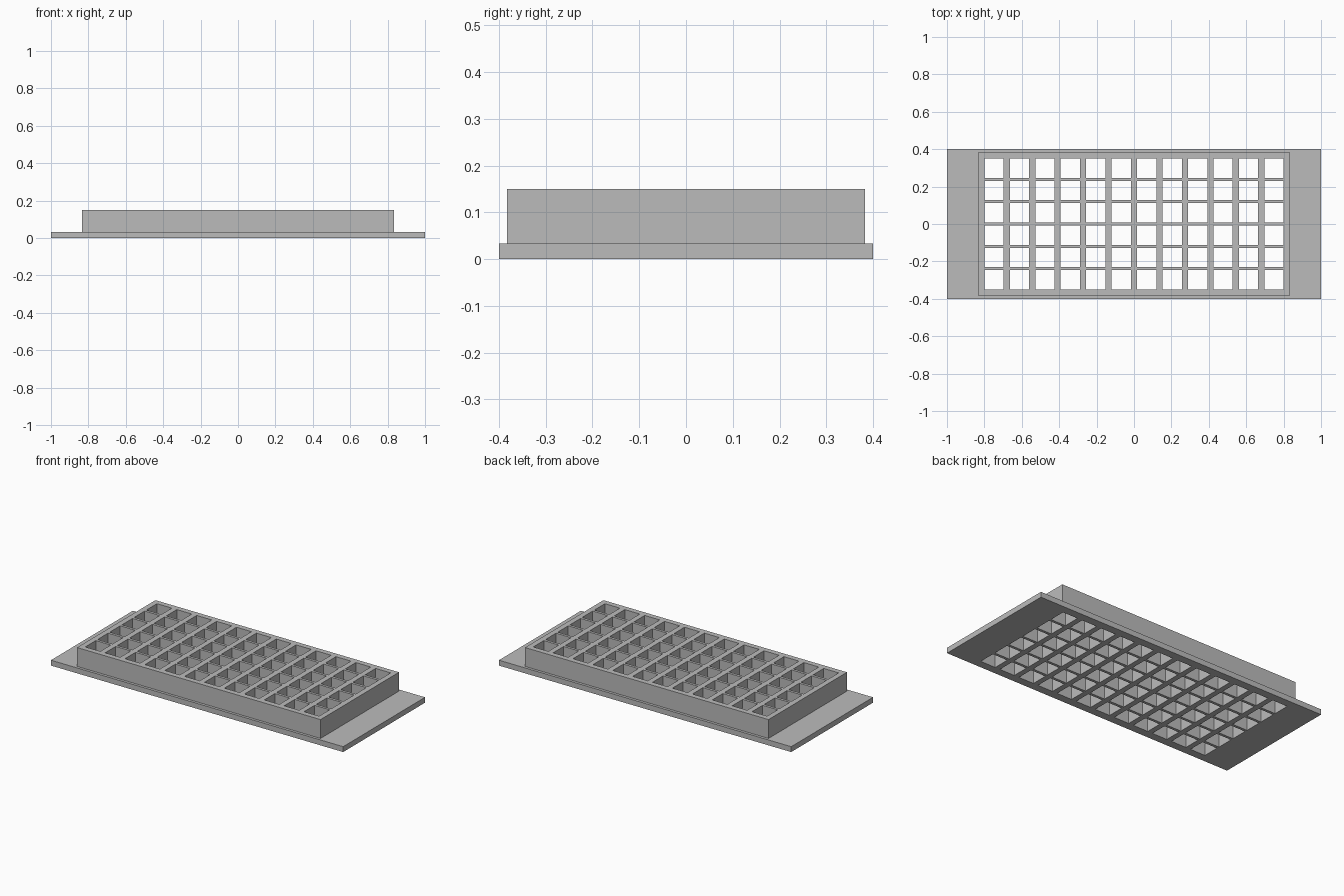
import bpy
import bmesh
from mathutils import Matrix, Vector

default = bpy.data.objects.get("Cube")
if default:
    bpy.data.objects.remove(default, do_unlink=True)

UNIT = 1 / 30
COLUMNS, ROWS = 12, 6
HOLE = 0.1028
GAP_X, GAP_Y = UNIT, UNIT / 2

grey = bpy.data.materials.new("plain grey")
grey.use_nodes = True
colour = (0.5, 0.5, 0.5, 1)
grey.diffuse_color = colour
grey.node_tree.nodes["Principled BSDF"].inputs["Base Color"].default_value = colour


def add_box(bm, centre, size):
    matrix = Matrix.Translation(Vector(centre)) @ Matrix.Diagonal((*size, 1))
    bmesh.ops.create_cube(bm, size=1, matrix=matrix)


def make_object(name, boxes):
    bm = bmesh.new()
    for centre, size in boxes:
        add_box(bm, centre, size)
    mesh = bpy.data.meshes.new(name)
    bm.to_mesh(mesh)
    bm.free()
    mesh.materials.append(grey)
    obj = bpy.data.objects.new(name, mesh)
    bpy.context.collection.objects.link(obj)
    return obj


def combine(target, helper, operation):
    helper.hide_render = True
    mod = target.modifiers.new(helper.name, 'BOOLEAN')
    mod.operation = operation
    mod.solver = 'EXACT'
    mod.object = helper
    bpy.context.view_layer.objects.active = target
    bpy.ops.object.modifier_apply(modifier=mod.name)
    bpy.data.objects.remove(helper, do_unlink=True)


# Thin flange plate and the raised block standing on it
tray = make_object("perforated_tray", [((0, 0, UNIT / 2), (2, 24 * UNIT, UNIT))])
block = make_object("raised_block", [((0, 0, 0.085), (50 * UNIT, 23 * UNIT, 0.13))])
combine(tray, block, 'UNION')

# Square through holes in a regular grid
holes = []
for col in range(COLUMNS):
    for row in range(ROWS):
        x = (col - (COLUMNS - 1) / 2) * (HOLE + GAP_X)
        y = (row - (ROWS - 1) / 2) * (HOLE + GAP_Y)
        holes.append(((x, y, 0.075), (HOLE, HOLE, 0.3)))
combine(tray, make_object("hole_cutters", holes), 'DIFFERENCE')
